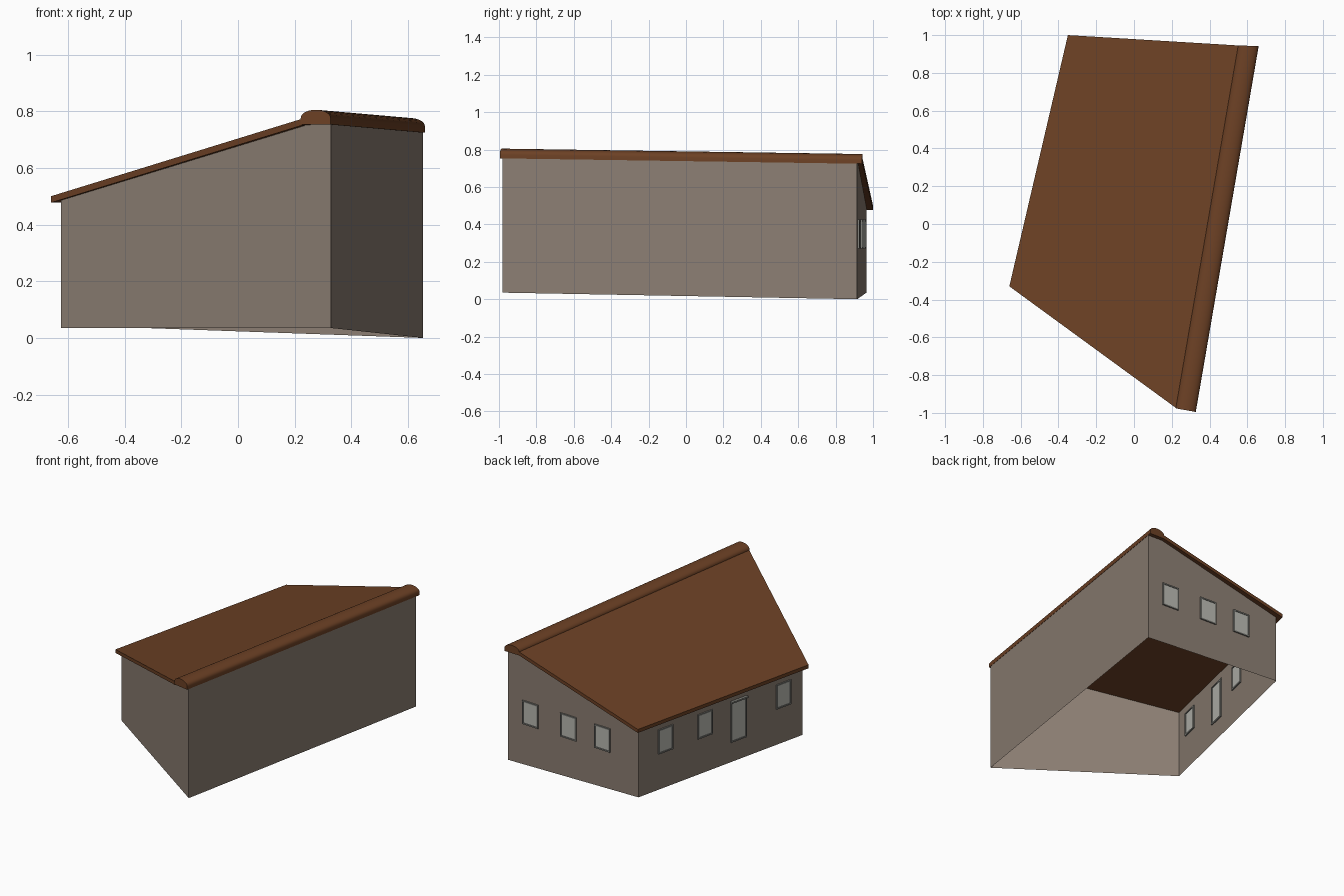
import bpy, bmesh, math
from mathutils import Vector

if "Cube" in bpy.data.objects:
    bpy.data.objects.remove(bpy.data.objects["Cube"])


def material(name, rgb):
    m = bpy.data.materials.new(name)
    m.diffuse_color = (*rgb, 1)
    m.use_nodes = True
    m.node_tree.nodes["Principled BSDF"].inputs["Base Color"].default_value = m.diffuse_color
    return m


WALL = material("taupe_wall", (0.26, 0.21, 0.17))
ROOF = material("brown_roof", (0.15, 0.052, 0.018))
FRAME = material("grey_frame", (0.22, 0.22, 0.2))
PANE = material("pale_pane", (0.48, 0.48, 0.44))


def build(name, verts, faces, mat):
    mesh = bpy.data.meshes.new(name)
    mesh.from_pydata([tuple(v) for v in verts], [], faces)
    bm = bmesh.new()
    bm.from_mesh(mesh)
    bmesh.ops.recalc_face_normals(bm, faces=bm.faces)
    bm.to_mesh(mesh)
    bm.free()
    mesh.materials.append(mat)
    ob = bpy.data.objects.new(name, mesh)
    bpy.context.collection.objects.link(ob)
    return ob


def loft(name, ring_a, ring_b, mat):
    """Closed solid between two matching outlines."""
    n = len(ring_a)
    faces = [(i, (i + 1) % n, n + (i + 1) % n, n + i) for i in range(n)]
    faces += [tuple(range(n))[::-1], tuple(range(n, 2 * n))]
    return build(name, list(ring_a) + list(ring_b), faces, mat)


# Ground corners of the skewed plan
FL, FR = Vector((-0.625, -0.315, 0.035)), Vector((0.328, -0.98, 0.035))
BR, BL = Vector((0.653, 0.915, 0.0)), Vector((-0.33, 0.965, 0.035))

# Single-skin walls, open below, with tops following the roof slope
tops = [(-0.625, -0.315, 0.492), (0.235, -0.915, 0.757), (0.328, -0.98, 0.757),
        (0.653, 0.915, 0.73), (0.548, 0.92, 0.73), (-0.33, 0.965, 0.492)]
build("walls", [FL, FR, BR, BL] + tops,
      [(0, 1, 6, 5, 4), (1, 2, 7, 6), (2, 3, 9, 8, 7), (3, 0, 4, 9)], WALL)

# Sloping roof slab
under = [Vector(p) for p in ((-0.66, -0.33, 0.477), (0.225, -0.976, 0.75),
                             (0.555, 0.945, 0.725), (-0.35, 1.0, 0.477))]
loft("roof_slab", under, [p + Vector((0, 0, 0.023)) for p in under], ROOF)

# Rounded cap along the high edge
def cap_ring(inner, outer, segments=14):
    a, b = Vector(inner), Vector(outer)
    ring = [a, ]
    for i in range(segments + 1):
        t = math.pi * i / segments
        p = a.lerp(b, 0.5 - 0.5 * math.cos(t))
        ring.append(p + Vector((0, 0, 0.02 + 0.032 * math.sin(t) ** 0.9 if 0 < i < segments else 0.02)))
    return ring + [b]


cap = loft("ridge_cap", cap_ring((0.221, -0.976, 0.753), (0.327, -0.995, 0.753)),
           cap_ring((0.551, 0.945, 0.724), (0.66, 0.942, 0.724)), ROOF)
bpy.context.view_layer.objects.active = cap
cap.select_set(True)
bpy.ops.object.shade_smooth_by_angle(angle=math.radians(40))
cap.select_set(False)


def wall_box(name, p, q, s0, s1, z0, z1, d0, d1, mat):
    """Box on wall p-q from s0 to s1 along it, d0 to d1 along its outward normal."""
    u = Vector((q.x - p.x, q.y - p.y, 0)).normalized()
    n = Vector((u.y, -u.x, 0))
    if n.dot((p + q) / 2) < 0:
        n = -n
    base = Vector((p.x, p.y, 0))
    rings = [[base + u * s + n * d + Vector((0, 0, z))
              for s, z in ((s0, z0), (s1, z0), (s1, z1), (s0, z1))] for d in (d0, d1)]
    return loft(name, rings[0], rings[1], mat)


def opening(name, p, q, frac, width, z0, z1):
    """Pane with a thin frame showing on both faces of the wall."""
    c = frac * (q.xy - p.xy).length
    a, b, w = c - width / 2, c + width / 2, 0.009
    wall_box(name + "_pane", p, q, a + w, b - w, z0 + w, z1 - w, -0.004, 0.004, PANE)
    bars = ((a, a + w, z0, z1), (b - w, b, z0, z1),
            (a + w, b - w, z0, z0 + w), (a + w, b - w, z1 - w, z1))
    for i, (s0, s1, t0, t1) in enumerate(bars):
        wall_box(f"{name}_frame_{i}", p, q, s0, s1, t0, t1, -0.008, 0.008, FRAME)


# Back wall windows
for i, f in enumerate((0.172, 0.465, 0.725)):
    opening(f"back_window_{i}", BR, BL, f, 0.12, 0.27, 0.425)

# Left wall windows and door
for i, f in enumerate((0.165, 0.405, 0.885)):
    opening(f"side_window_{i}", BL, FL, f, 0.118, 0.27, 0.43)
opening("door", BL, FL, 0.61, 0.125, 0.165, 0.43)
mid = 0.61 * (FL.xy - BL.xy).length
wall_box("door_lintel", BL, FL, mid - 0.065, mid + 0.065, 0.425, 0.435, -0.004, 0.018, FRAME)
